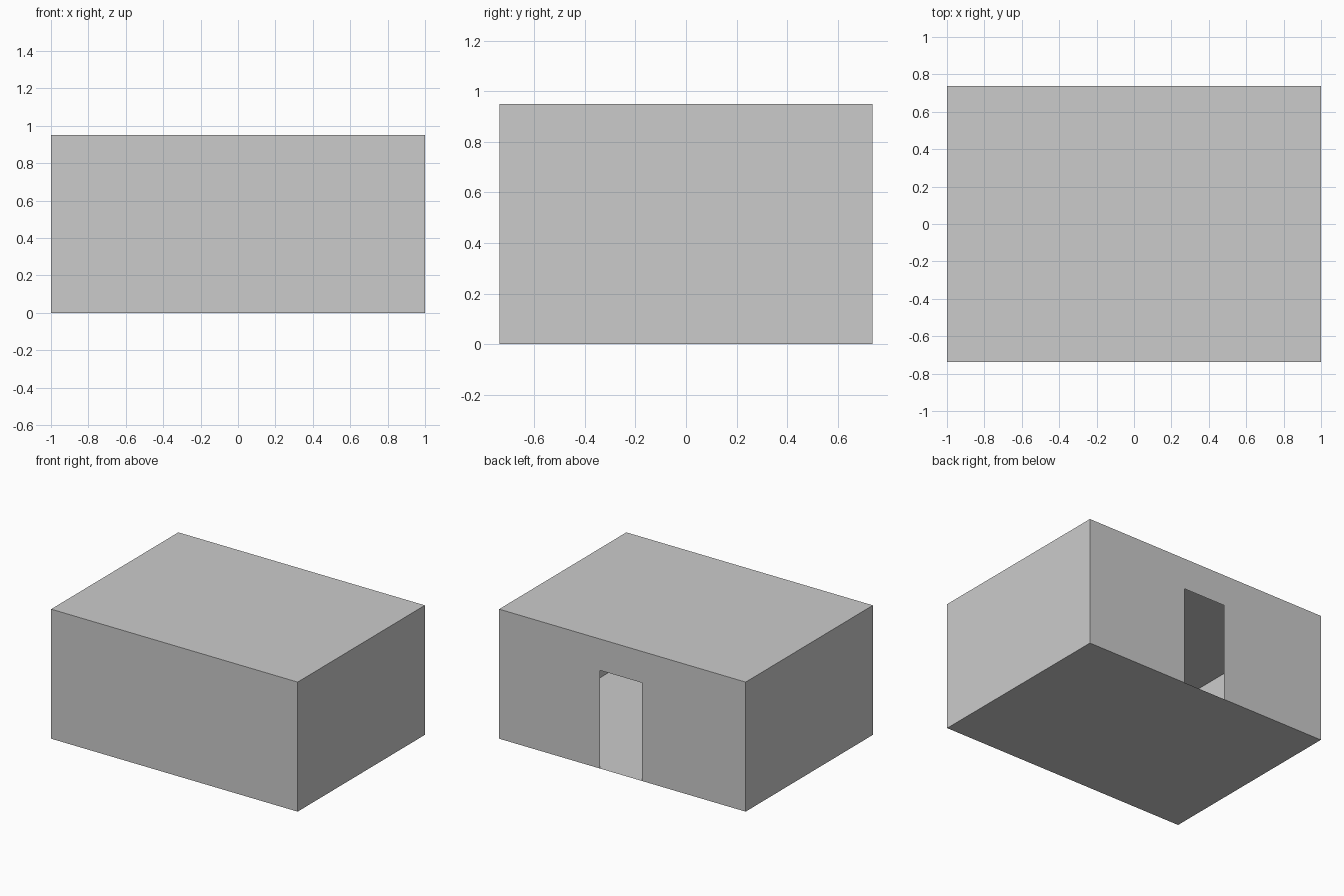
import bpy

if "Cube" in bpy.data.objects:
    bpy.data.objects.remove(bpy.data.objects["Cube"])

X, Y, H = 1.0, 0.737, 0.95              # half width, half depth, height
DOOR_L, DOOR_R, DOOR_H = -0.16, 0.18, 0.72


def panel(name, points):
    """One flat sheet from a counter-clockwise outline."""
    mesh = bpy.data.meshes.new(name)
    mesh.from_pydata(points, [], [range(len(points))])
    obj = bpy.data.objects.new(name, mesh)
    bpy.context.collection.objects.link(obj)
    return obj


def wall(name, a, b, profile):
    """Upright sheet from a to b; profile is (fraction along, height)."""
    return panel(name, [(a[0] + (b[0] - a[0]) * t, a[1] + (b[1] - a[1]) * t, z)
                        for t, z in profile])


corners = [(-X, -Y), (X, -Y), (X, Y), (-X, Y)]
plain = [(0, 0), (1, 0), (1, H), (0, H)]

# back wall outline runs from +x to -x and is notched by the doorway
t0, t1 = (X - DOOR_R) / (2 * X), (X - DOOR_L) / (2 * X)
doorway = [(0, 0), (t0, 0), (t0, DOOR_H), (t1, DOOR_H), (t1, 0),
           (1, 0), (1, H), (0, H)]

# four walls, thin sheets facing outwards
for i, (name, profile) in enumerate([("front_wall", plain), ("right_wall", plain),
                                     ("back_wall", doorway), ("left_wall", plain)]):
    wall(name, corners[i], corners[(i + 1) % 4], profile)

# floor and flat roof
panel("floor", [(x, y, 0) for x, y in reversed(corners)])
panel("roof", [(x, y, H) for x, y in corners])
